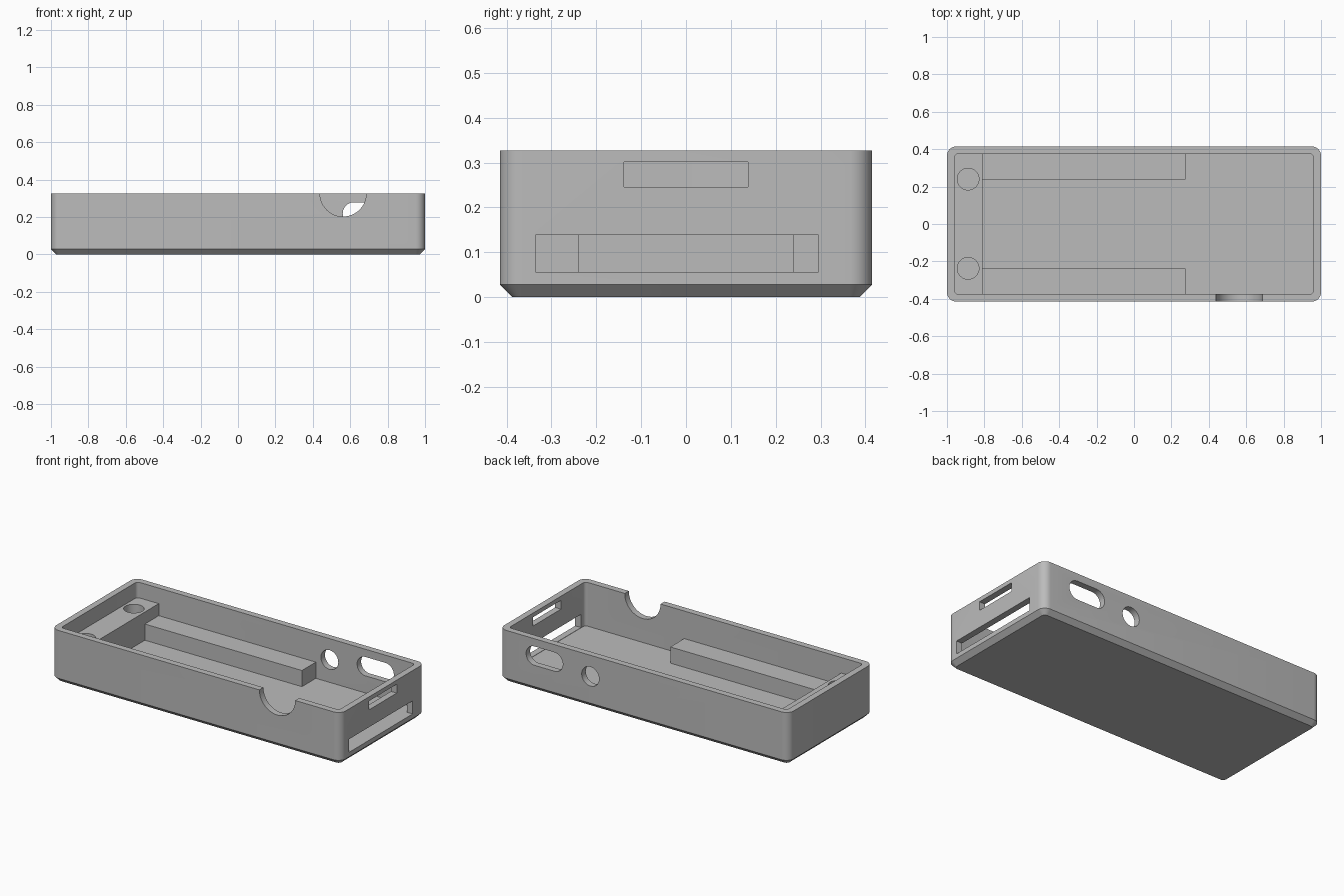
import bpy, bmesh
from math import sin, cos, pi

if "Cube" in bpy.data.objects:
    bpy.data.objects.remove(bpy.data.objects["Cube"], do_unlink=True)

grey = bpy.data.materials.new("plain grey")
grey.use_nodes = True
colour = (0.5, 0.5, 0.5, 1)
grey.diffuse_color = colour
grey.node_tree.nodes["Principled BSDF"].inputs["Base Color"].default_value = colour

HX, HY, TOP = 1.0, 0.415, 0.327
WALL, FLOOR, CHAMFER, RADIUS = 0.04, 0.054, 0.028, 0.05


def finish(name, bm):
    bmesh.ops.recalc_face_normals(bm, faces=bm.faces)
    mesh = bpy.data.meshes.new(name)
    bm.to_mesh(mesh)
    bm.free()
    mesh.materials.append(grey)
    ob = bpy.data.objects.new(name, mesh)
    bpy.context.collection.objects.link(ob)
    return ob


def box(name, lo, hi):
    bm = bmesh.new()
    bmesh.ops.create_cube(bm, size=1)
    for v in bm.verts:
        v.co = [a + (b - a) * (c + 0.5) for a, b, c in zip(lo, hi, v.co)]
    return finish(name, bm)


def capsule(name, axis, centre, radius, length, half_straight=0.0, steps=24):
    """Round or oval prism along the y or z axis, stretched along x."""
    bm = bmesh.new()
    ring = []
    for side in (1, -1):
        for i in range(steps + 1):
            if half_straight == 0 and i == steps:
                continue
            a = pi * i / steps - side * pi / 2
            # each half circle sits at its own end of the straight part
            u = side * half_straight + radius * cos(a)
            w = radius * sin(a)
            p = (u, -length / 2, w) if axis == "y" else (u, w, -length / 2)
            ring.append(bm.verts.new([p[k] + centre[k] for k in range(3)]))
    face = bm.faces.new(ring)
    out = bmesh.ops.extrude_face_region(bm, geom=[face])
    move = (0, length, 0) if axis == "y" else (0, 0, length)
    verts = [g for g in out["geom"] if isinstance(g, bmesh.types.BMVert)]
    bmesh.ops.translate(bm, verts=verts, vec=move)
    return finish(name, bm)


def activate(ob):
    bpy.ops.object.select_all(action="DESELECT")
    ob.select_set(True)
    bpy.context.view_layer.objects.active = ob


def cut(ob, cutters):
    activate(ob)
    for c in cutters:
        c.hide_render = True
        mod = ob.modifiers.new("cut", "BOOLEAN")
        mod.operation, mod.solver, mod.object = "DIFFERENCE", "EXACT", c
        bpy.ops.object.modifier_apply(modifier=mod.name)
        bpy.data.objects.remove(c, do_unlink=True)


def smooth(ob):
    activate(ob)
    bpy.ops.object.shade_smooth_by_angle(angle=pi / 6)


def rounded_ring(bm, inset, z, radius, steps=8):
    ring = []
    for q, (sx, sy) in enumerate(((1, 1), (-1, 1), (-1, -1), (1, -1))):
        for i in range(steps + 1):
            a = (q + i / steps) * pi / 2
            x = sx * (HX - inset - radius) + radius * cos(a)
            y = sy * (HY - inset - radius) + radius * sin(a)
            ring.append(bm.verts.new((x, y, z)))
    return ring


# Open tray with rounded corners and a chamfered base
bm = bmesh.new()
rings = [rounded_ring(bm, *spec) for spec in (
    (CHAMFER, 0, RADIUS - CHAMFER), (0, CHAMFER, RADIUS), (0, TOP, RADIUS),
    (WALL, TOP, 0.02), (WALL, FLOOR, 0.02))]
for a, b in zip(rings, rings[1:]):
    for i in range(len(a)):
        j = (i + 1) % len(a)
        bm.faces.new((a[i], a[j], b[j], b[i]))
bm.faces.new(rings[0])
bm.faces.new(rings[-1])
tray = finish("tray", bm)

# Openings: end slots, front thumb notch, round and oval ports at the back
cut(tray, [
    box("lower_slot", (0.9, -0.335, 0.056), (1.1, 0.295, 0.138)),
    box("upper_slot", (0.9, -0.138, 0.246), (1.1, 0.138, 0.301)),
    capsule("thumb_notch", "y", (0.562, -HY, TOP), 0.124, 0.2),
    capsule("round_port", "y", (0.37, HY, 0.195), 0.06, 0.2),
    capsule("oval_port", "y", (0.687, HY, 0.22), 0.059, 0.2, 0.068),
])
smooth(tray)

# Raised end shelf with two round sockets
EMBED = 0.01
inner_y = HY - WALL + EMBED
base = FLOOR - EMBED
shelf = box("end_shelf", (-HX + WALL - EMBED, -inner_y, base), (-0.81, inner_y, 0.23))
cut(shelf, [capsule("socket", "z", (-0.887, y, 0.2), 0.058, 0.5)
            for y in (-0.237, 0.24)])
smooth(shelf)

# Support rails along both long walls
for side, name in ((1, "back_rail"), (-1, "front_rail")):
    ys = sorted((side * 0.238, side * inner_y))
    box(name, (-0.82, ys[0], base), (0.275, ys[1], 0.155))
